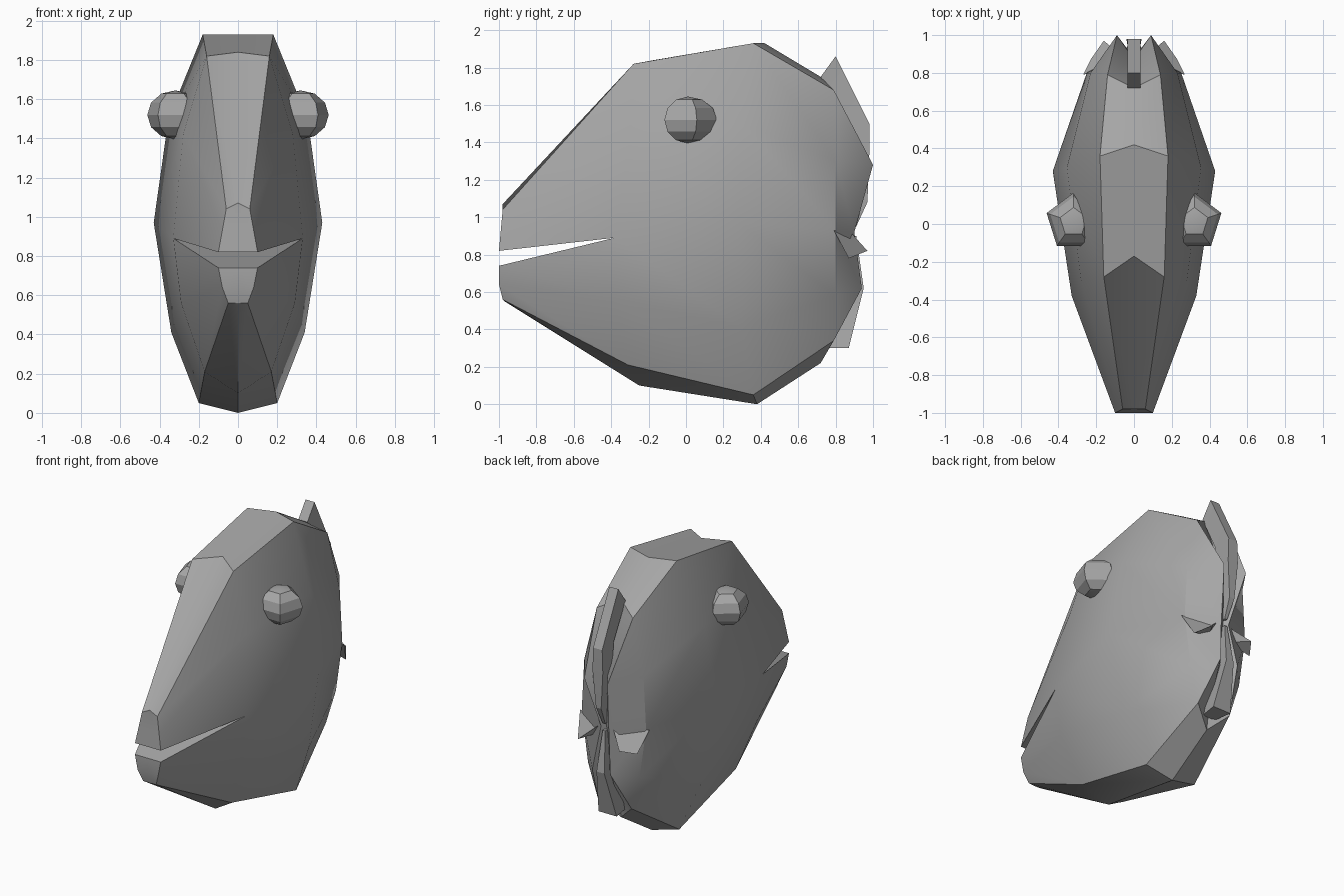
import bpy, bmesh, math
from mathutils import Matrix

if "Cube" in bpy.data.objects:
    bpy.data.objects.remove(bpy.data.objects["Cube"], do_unlink=True)

grey = bpy.data.materials.new("mid_grey")
grey.use_nodes = True
grey.diffuse_color = (0.38, 0.38, 0.38, 1)
grey.node_tree.nodes["Principled BSDF"].inputs["Base Color"].default_value = (0.38, 0.38, 0.38, 1)


def finish(name, bm, angle=30):
    """Soft shading with sharp creases, then link the object."""
    bmesh.ops.recalc_face_normals(bm, faces=bm.faces)
    for f in bm.faces:
        f.smooth = True
    for e in bm.edges:
        e.smooth = len(e.link_faces) == 2 and e.calc_face_angle(0) < math.radians(angle)
    mesh = bpy.data.meshes.new(name)
    bm.to_mesh(mesh)
    bm.free()
    mesh.materials.append(grey)
    obj = bpy.data.objects.new(name, mesh)
    bpy.context.collection.objects.link(obj)
    return obj


def grid_faces(columns):
    """Quads between neighbouring columns of points."""
    return [(a[i], a[i + 1], b[i + 1], b[i])
            for a, b in zip(columns, columns[1:]) for i in range(len(a) - 1)]


def build(name, polys, sides=(1, -1), angle=30):
    """Mesh from polygons given for +x, repeated on each requested side."""
    bm, cache = bmesh.new(), {}
    for s in sides:
        for poly in polys:
            vs = []
            for x, y, z in poly:
                key = (round(s * x, 4) + 0.0, y, z)
                if key not in cache:
                    cache[key] = bm.verts.new(key)
                if cache[key] not in vs:
                    vs.append(cache[key])
            if len(vs) > 2 and not bm.faces.get(vs):
                bm.faces.new(vs)
    return finish(name, bm, angle)


# Body: half sections from snout to tail, upper (ridge to midline)
upper = [
    [(0, -.98, 1.07), (0, -.98, 1.04), (0, -.99, .93), (0, -1, .82)],
    [(0, -.98, 1.07), (.06, -.98, 1.04), (.08, -.99, .93), (.10, -1, .82)],
    [(0, -.17, 1.84), (.16, -.28, 1.82), (.28, -.30, 1.42), (.33, -.38, .89)],
    [(0, .42, 1.93), (.18, .36, 1.93), (.355, .30, 1.50), (.43, .28, .97)],
    [(0, .72, 1.75), (.14, .79, 1.68), (.23, .80, 1.30), (.25, .80, .93)],
    [(0, .72, 1.75), (.14, .79, 1.68), (.09, 1.0, 1.28), (.03, .90, .92)],
    [(0, .72, 1.75), (0, .74, 1.66), (0, .87, 1.30), (0, .88, .92)],
]
# Lower half sections (midline to keel)
lower = [
    [(0, -1, .74), (0, -1, .64), (0, -.98, .56), (0, -.97, .55)],
    [(.10, -1, .74), (.08, -1, .64), (.05, -.98, .56), (0, -.97, .55)],
    [(.33, -.38, .89), (.29, -.38, .56), (.17, -.31, .21), (0, -.25, .10)],
    [(.43, .28, .97), (.34, .30, .41), (.20, .36, .05), (0, .38, 0)],
    [(.25, .80, .93), (.20, .80, .58), (.13, .79, .34), (0, .72, .22)],
    [(.03, .90, .92), (.07, .94, .62), (.13, .79, .34), (0, .72, .22)],
    [(0, .88, .92), (0, .85, .62), (0, .74, .36), (0, .72, .22)],
]
# Inside of the mouth: palate and jaw top meeting at the mouth corners
corner, throat = (.33, -.38, .89), (0, -.38, .89)
mouth = [((0, -1, z), (.10, -1, z), corner, throat) for z in (.82, .74)]
build("body", grid_faces(upper) + grid_faces(lower) + mouth)


def tail_fin(name, outer, base):
    """Narrow wedge standing in the groove at the back."""
    centre = [(0, y, z) for _, y, z in outer]
    build(name, grid_faces([centre, outer, base, [(0, y, z) for _, y, z in base]])
          + [(centre[i], outer[i], base[i], (0,) + base[i][1:]) for i in (0, -1)], angle=20)


tail_fin("upper_tail_fin",
         [(.035, .80, 1.86), (.035, .98, 1.50), (.04, .98, 1.34), (.02, .97, 1.08), (.01, .91, .95)],
         [(.035, .72, 1.75), (.02, .83, 1.50), (.02, .85, 1.30), (.02, .86, 1.05), (.01, .87, .95)])
tail_fin("lower_tail_fin",
         [(.01, .91, .90), (.03, .95, .62), (.07, .87, .30)],
         [(.01, .87, .90), (.02, .85, .62), (.05, .74, .30)])

# Small side flaps where the body pinches in
flap = [(.05, .88, .92), (.27, .79, .93), (.23, .87, .78), (.16, .97, .82)]
tip = (.08, .84, .84)
flap_faces = [flap] + [(flap[i], flap[(i + 1) % 4], tip) for i in range(4)]

# Five-sided bulging eyes, and one flap per side
for side, s in (("left", 1), ("right", -1)):
    build(side + "_flap", flap_faces, (s,))
    bm = bmesh.new()
    bmesh.ops.create_uvsphere(bm, u_segments=5, v_segments=6, radius=1)
    far = max(bm.verts, key=lambda v: v.co.x ** 2 + v.co.y ** 2 + v.co.y * 1e-3).co
    turn = math.pi / 2 - math.atan2(far.y, far.x)
    bm.transform(Matrix.Translation((s * .32, .01, 1.52))
                 @ Matrix.Diagonal((.15, .155, .125, 1))
                 @ Matrix.Rotation(turn, 4, 'Z'))
    finish(side + "_eye", bm, 20)
